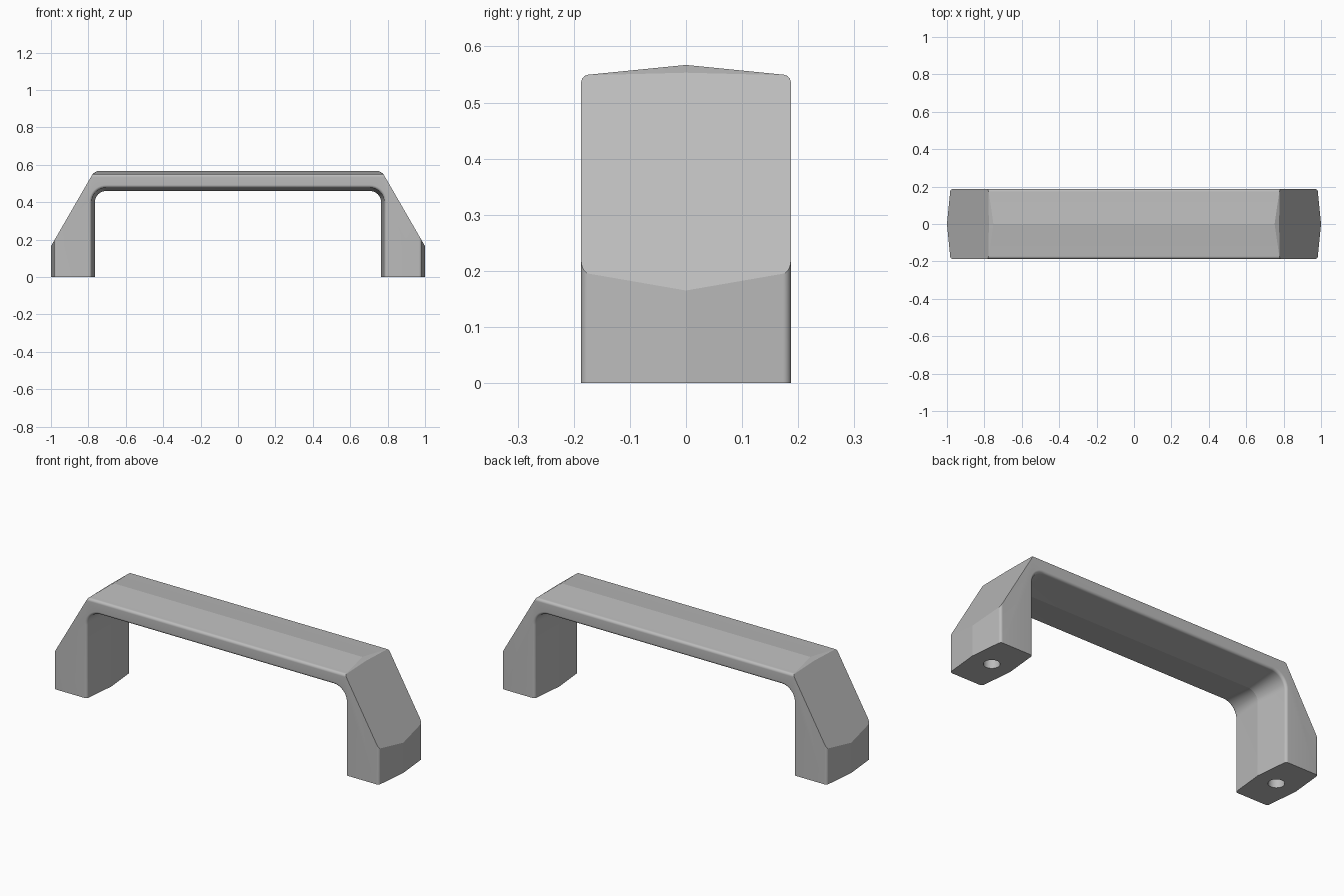
import bpy, bmesh, math

if "Cube" in bpy.data.objects:
    bpy.data.objects.remove(bpy.data.objects["Cube"])

HALF_W, TOP, END, IN_X, IN_Z = 0.187, 0.567, 1.0, 0.765, 0.46
FILLET, SLOPE, CORNER, STEPS = 0.015, 0.1, 0.06, 10
RAKE = math.tan(math.radians(60))

# Single satin grey material
grey = bpy.data.materials.new("satin grey")
grey.use_nodes = True
colour = (0.5, 0.5, 0.5, 1)
grey.diffuse_color = colour
grey.node_tree.nodes["Principled BSDF"].inputs["Base Color"].default_value = colour


def profile(inset, y):
    """Arch outline in the xz plane, shrunk by inset on every crowned face."""
    end, top = END - inset, TOP - inset
    shoulder = END - (top - 0.165) / RAKE
    ease = 0.016 * (1 - abs(y) / HALF_W)
    half = [(shoulder - ease, top),
            (shoulder + ease / 2, top - ease / 2 * RAKE),
            (end, 0.165 + inset * RAKE), (end, 0), (IN_X + inset, 0)]
    radius = CORNER + inset
    for i in range(STEPS + 1):
        a = math.pi / 2 * i / STEPS
        half.append((IN_X - CORNER + radius * math.cos(a),
                     IN_Z - CORNER + radius * math.sin(a)))
    return half + [(-x, z) for x, z in reversed(half)]


# Stations across the width: centre ridge, shallow slope, rounded edge
flat = HALF_W - FILLET
side = [(0, 0)]
for i in range(STEPS + 1):
    a = math.pi / 2 * i / STEPS
    side.append((flat + FILLET * math.sin(a),
                 SLOPE * flat + FILLET * (1 - math.cos(a))))
stations = [(-y, d) for y, d in reversed(side[1:])] + side

# Handle body lofted through the stations
bm = bmesh.new()
loops = [[bm.verts.new((x, y, z)) for x, z in profile(d, y)] for y, d in stations]
for a, b in zip(loops, loops[1:]):
    for i in range(len(a)):
        j = (i + 1) % len(a)
        bm.faces.new((a[i], a[j], b[j], b[i]))
bm.faces.new(loops[0])
bm.faces.new(loops[-1])
bmesh.ops.remove_doubles(bm, verts=bm.verts, dist=0.00005)
bmesh.ops.recalc_face_normals(bm, faces=bm.faces)
mesh = bpy.data.meshes.new("grab_handle")
bm.to_mesh(mesh)
bm.free()
mesh.materials.append(grey)
handle = bpy.data.objects.new("grab_handle", mesh)
bpy.context.collection.objects.link(handle)

# Mounting holes in both feet
for name, sign in (("left", 1), ("right", -1)):
    bpy.ops.mesh.primitive_cylinder_add(vertices=40, radius=0.04, depth=0.3,
                                        location=(sign * 0.88, 0, 0))
    cutter = bpy.context.object
    cutter.name = name + "_hole_cutter"
    cutter.data.materials.append(grey)
    cutter.hide_render = True
    cutter.hide_set(True)
    cut = handle.modifiers.new(name + "_hole", "BOOLEAN")
    cut.object = cutter
    cut.operation = "DIFFERENCE"
    cut.solver = "EXACT"

# Apply the holes, then remove the cutters
bpy.ops.object.select_all(action="DESELECT")
bpy.context.view_layer.objects.active = handle
handle.select_set(True)
for cut in list(handle.modifiers):
    cutter = cut.object
    bpy.ops.object.modifier_apply(modifier=cut.name)
    bpy.data.objects.remove(cutter)
bpy.ops.object.shade_smooth_by_angle(angle=math.radians(10.5))
